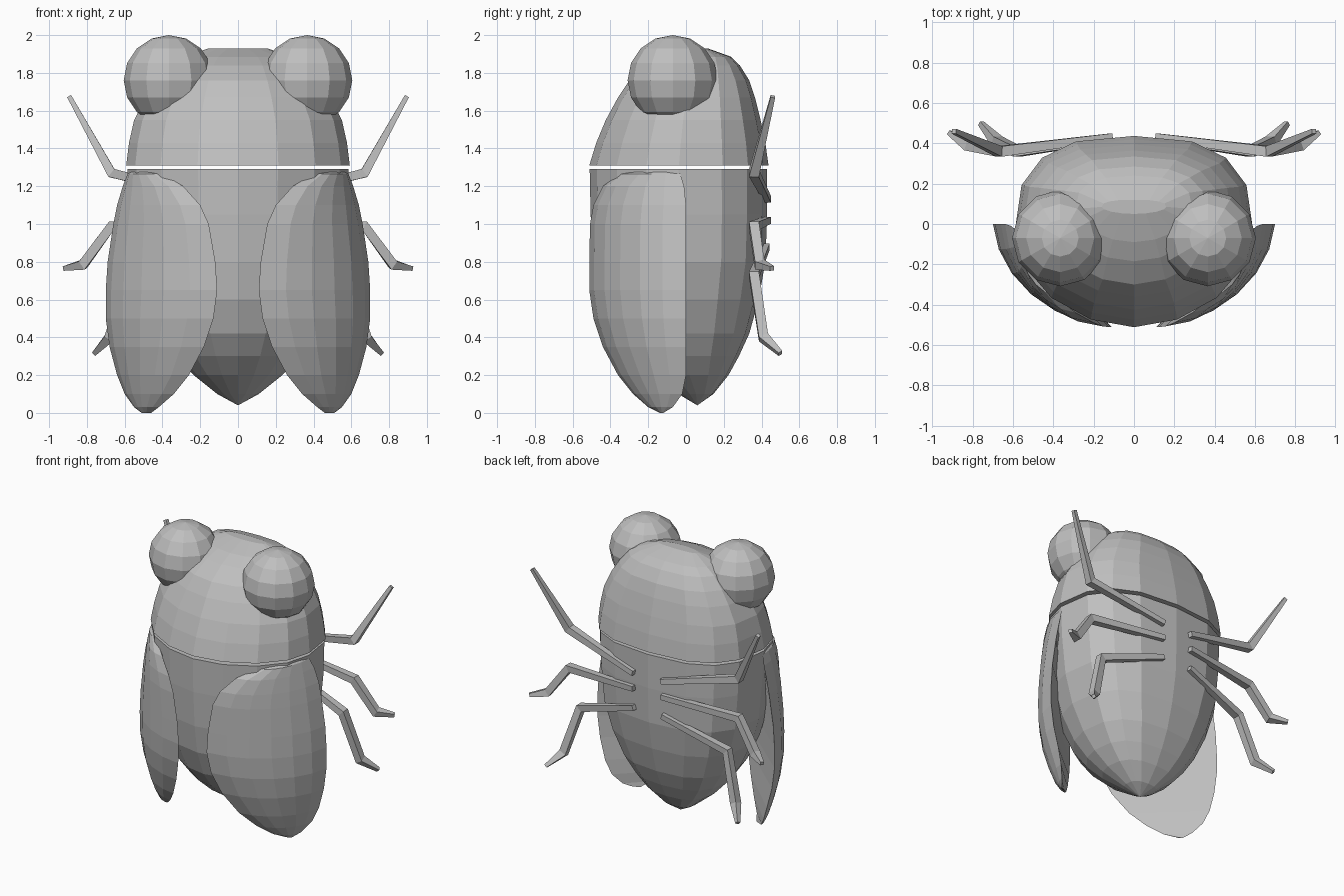
import bpy, bmesh, math
from mathutils import Vector

if "Cube" in bpy.data.objects:
    bpy.data.objects.remove(bpy.data.objects["Cube"])

GREY = bpy.data.materials.new("plain grey")
GREY.diffuse_color = (0.52, 0.52, 0.52, 1)
GREY.use_nodes = True
GREY.node_tree.nodes["Principled BSDF"].inputs["Base Color"].default_value = GREY.diffuse_color


def finish(name, bm):
    bmesh.ops.remove_doubles(bm, verts=bm.verts[:], dist=0.0005)
    bmesh.ops.recalc_face_normals(bm, faces=bm.faces[:])
    me = bpy.data.meshes.new(name)
    bm.to_mesh(me)
    bm.free()
    me.materials.append(GREY)
    ob = bpy.data.objects.new(name, me)
    bpy.context.collection.objects.link(ob)
    return ob


def loft(name, rings):
    """Skin a list of closed rings and cap both ends."""
    bm = bmesh.new()
    rows = [[bm.verts.new(p) for p in r] for r in rings]
    n = len(rows[0])
    for a, b in zip(rows, rows[1:]):
        for i in range(n):
            j = (i + 1) % n
            bm.faces.new((a[i], a[j], b[j], b[i]))
    bm.faces.new(rows[0])
    bm.faces.new(rows[-1])
    return finish(name, bm)


def body_ring(z, w, yf, yb, back_power=0.75):
    """16-sided ring with a squarer back and a slightly pointed front."""
    ring = []
    for k in range(16):
        s, c = math.sin(k * math.pi / 8), math.cos(k * math.pi / 8)
        p = back_power if c > 0.01 else 1.06
        s, c = (math.copysign(abs(v) ** p, v) for v in (s, c))
        ring.append((w * s, (yf + yb) / 2 + (yb - yf) / 2 * c, z))
    return ring


# Abdomen (height, half width, front y, back y)
loft("abdomen", [body_ring(*r) for r in [
    (1.29, .585, -.51, .43), (1.05, .575, -.505, .43), (.8, .55, -.49, .42),
    (.6, .49, -.46, .385), (.42, .405, -.39, .335), (.3, .325, -.3, .28),
    (.2, .235, -.19, .225), (.1, .11, -.04, .145), (.04, 0, .06, .06)]])

# Head dome
loft("head", [body_ring(*r) for r in [
    (1.31, .592, -.512, .437), (1.43, .577, -.475, .42), (1.55, .55, -.425, .395),
    (1.67, .49, -.36, .365), (1.76, .43, -.3, .335), (1.84, .36, -.185, .285),
    (1.885, .29, -.09, .24), (1.928, .16, .05, .12)]])

# Wing cases: curved outside, flat inside (z, outer x, outer y, inner x, inner y)
WING = [(1.285, .56, -.06, .46, -.25), (1.265, .585, -.03, .4, -.35), (1.2, .61, -.01, .29, -.44),
        (1.1, .64, 0, .2, -.49), (1.0, .66, 0, .155, -.508), (.8, .69, 0, .12, -.512),
        (.65, .7, 0, .11, -.512), (.5, .7, 0, .13, -.49), (.35, .68, 0, .18, -.44),
        (.2, .64, 0, .26, -.36), (.1, .6, -.02, .34, -.28), (.03, .55, -.07, .42, -.2),
        (0, .51, -.12, .46, -.14)]
# Legs: joint positions
LEGS = {"front_leg": [(.11, .432, 1.13), (.67, .36, 1.27), (.893, .46, 1.675)],
        "middle_leg": [(.11, .432, 1.02), (.67, .36, .99), (.82, .39, .785), (.92, .455, .765)],
        "rear_leg": [(.11, .425, .88), (.58, .36, .73), (.68, .41, .4), (.76, .5, .315)]}


def square_ring(p, d, r):
    side = d.cross(Vector((0, 1, 0))).normalized()
    up = side.cross(d).normalized()
    return [p + side * r * a + up * r * b for a, b in ((1, 1), (-1, 1), (-1, -1), (1, -1))]


for s, label in ((-1, "left"), (1, "right")):
    rings = []
    for z, xo, yo, xi, yi in WING:
        ring = []
        for k in range(7):
            c, n = math.cos(k * math.pi / 12), math.sin(k * math.pi / 12)
            over = .87 * (c + n - 1) / 2          # slightly flattened quarter arc
            u, v = (c - n + 1) / 2 + over, (n - c + 1) / 2 + over
            ring.append((s * (xi + (xo - xi) * u), yo + (yi - yo) * v, z))
        rings.append(ring)
    loft(label + "_wing_case", rings)

    for part, pts in LEGS.items():
        pts = [Vector((s * x, y, z)) for x, y, z in pts]
        rings = []
        for i, p in enumerate(pts):
            before = (p - pts[i - 1]).normalized() if i else Vector()
            after = (pts[i + 1] - p).normalized() if i + 1 < len(pts) else Vector()
            r = .018 if i == 0 else .012 if i + 1 == len(pts) else .026
            rings.append(square_ring(p, (before + after).normalized(), r))
        loft(label + "_" + part, rings)

    # Round faceted eye
    bm = bmesh.new()
    bmesh.ops.create_uvsphere(bm, u_segments=12, v_segments=8, radius=.239)
    bmesh.ops.translate(bm, verts=bm.verts[:], vec=(s * .366, -.07, 1.761))
    finish(label + "_eye", bm)
